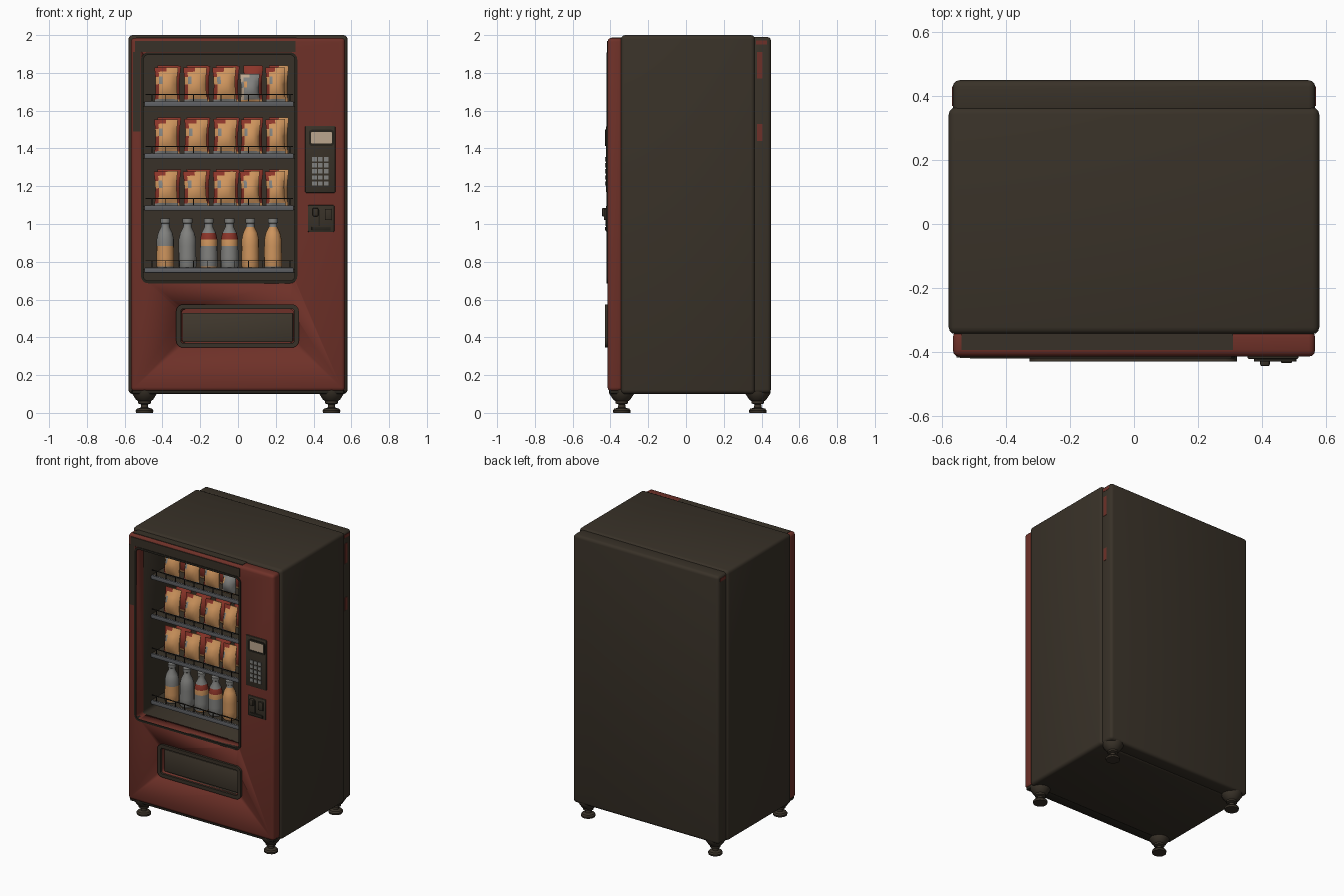
import bpy, bmesh, math, random
from mathutils import Matrix, Vector

if "Cube" in bpy.data.objects:
    bpy.data.objects.remove(bpy.data.objects["Cube"])

random.seed(4)


def material(name, rgb):
    m = bpy.data.materials.new(name)
    m.diffuse_color = (*rgb, 1)
    m.use_nodes = True
    m.node_tree.nodes["Principled BSDF"].inputs["Base Color"].default_value = m.diffuse_color
    return m


DARK = material("dark brown", (0.040, 0.031, 0.021))
RED = material("brick red", (0.155, 0.030, 0.021))
FLAP = material("flap brown", (0.052, 0.040, 0.027))
TAN = material("snack tan", (0.62, 0.30, 0.11))
CRIMSON = material("packet red", (0.26, 0.035, 0.022))
GREY = material("bottle grey", (0.22, 0.22, 0.21))
METAL = material("shelf metal", (0.115, 0.12, 0.13))
CREAM = material("screen cream", (0.50, 0.38, 0.27))
BLACK = material("trim black", (0.020, 0.017, 0.012))


def finish(name, bm, mats, smooth=True):
    bmesh.ops.recalc_face_normals(bm, faces=bm.faces)
    me = bpy.data.meshes.new(name)
    bm.to_mesh(me)
    bm.free()
    for m in mats:
        me.materials.append(m)
    ob = bpy.data.objects.new(name, me)
    bpy.context.collection.objects.link(ob)
    if smooth:
        bpy.ops.object.select_all(action='DESELECT')
        ob.select_set(True)
        bpy.context.view_layer.objects.active = ob
        bpy.ops.object.shade_smooth_by_angle(angle=math.radians(35))
    return ob


def box(name, x, y, z, mat, bevel=0.0, seg=2):
    bm = bmesh.new()
    size = (x[1] - x[0], y[1] - y[0], z[1] - z[0])
    mid = (sum(x) / 2, sum(y) / 2, sum(z) / 2)
    bmesh.ops.create_cube(bm, size=1, matrix=Matrix.Translation(mid) @ Matrix.Diagonal((*size, 1)))
    if bevel:
        bmesh.ops.bevel(bm, geom=bm.edges[:], offset=bevel, segments=seg, profile=0.5, affect='EDGES')
    return finish(name, bm, [mat], bevel > 0)


def round_rect(x, z, r, n=4):
    pts = []
    for i, (cx, cz) in enumerate(((x[1] - r, z[1] - r), (x[0] + r, z[1] - r),
                                  (x[0] + r, z[0] + r), (x[1] - r, z[0] + r))):
        for k in range(n + 1):
            a = math.pi / 2 * (i + k / n)
            pts.append((cx + r * math.cos(a), cz + r * math.sin(a)))
    return pts


def frame(name, x, z, border, y, mat, r=0.025):
    # rounded rectangular ring, border measured outward from the opening
    inner = round_rect(x, z, r)
    outer = round_rect((x[0] - border, x[1] + border), (z[0] - border, z[1] + border), r + border)
    bm = bmesh.new()
    loops = [[bm.verts.new((px, yy, pz)) for px, pz in pts]
             for pts, yy in ((inner, y[1]), (inner, y[0]), (outer, y[0]), (outer, y[1]))]
    n = len(inner)
    for a in range(4):
        la, lb = loops[a], loops[(a + 1) % 4]
        for i in range(n):
            bm.faces.new((la[i], la[(i + 1) % n], lb[(i + 1) % n], lb[i]))
    return finish(name, bm, [mat])


def prism(name, x, z, y, r, mat):
    bm = bmesh.new()
    f = bm.faces.new([bm.verts.new((px, y[0], pz)) for px, pz in round_rect(x, z, r)])
    ext = bmesh.ops.extrude_face_region(bm, geom=[f], use_keep_orig=True)
    for v in ext['geom']:
        if isinstance(v, bmesh.types.BMVert):
            v.co.y = y[1]
    return finish(name, bm, [mat])


def lathe(name, profile, loc, mats, seg=16, rule=None):
    bm = bmesh.new()
    rings = [[bm.verts.new((loc[0] + r * math.cos(2 * math.pi * k / seg),
                            loc[1] + r * math.sin(2 * math.pi * k / seg), loc[2] + h))
              for k in range(seg)] for r, h in profile]
    for a, (ra, rb) in enumerate(zip(rings, rings[1:])):
        for k in range(seg):
            f = bm.faces.new((ra[k], ra[(k + 1) % seg], rb[(k + 1) % seg], rb[k]))
            f.material_index = rule(a) if rule else 0
    bm.faces.new(rings[0])
    bm.faces.new(rings[-1])
    return finish(name, bm, mats)


def cut(target, cutter):
    mod = target.modifiers.new("opening", 'BOOLEAN')
    mod.object, mod.operation, mod.solver = cutter, 'DIFFERENCE', 'EXACT'
    bpy.context.view_layer.objects.active = target
    bpy.ops.object.modifier_apply(modifier=mod.name)


# cabinet, door and back panel
cabinet = box("cabinet", (-0.58, 0.58), (-0.345, 0.365), (0.10, 2.0), DARK, 0.022, 3)
door = box("door", (-0.567, 0.567), (-0.415, -0.335), (0.115, 1.985), RED, 0.02, 3)
box("back_panel", (-0.567, 0.567), (0.34, 0.45), (0.105, 1.99), DARK, 0.02, 3)
box("door_base_trim", (-0.56, 0.56), (-0.405, -0.33), (0.10, 0.125), BLACK, 0.008)

# display opening and delivery recess
WX, WZ = (-0.50, 0.30), (0.70, 1.895)
for nm, x, z, y in (("window_cutter", WX, WZ, (-0.5, 0.05)),
                    ("hatch_cutter", (-0.30, 0.295), (0.37, 0.55), (-0.5, -0.385))):
    c = prism(nm, x, z, y, 0.025, DARK)
    cut(door, c)
    if nm == "window_cutter":
        cut(cabinet, c)
    bpy.data.objects.remove(c)
frame("window_rim", WX, WZ, 0.014, (-0.421, -0.385), BLACK)
frame("hatch_rim", (-0.302, 0.297), (0.37, 0.55), 0.025, (-0.43, -0.384), DARK, 0.012)
box("hatch_flap", (-0.295, 0.29), (-0.40, -0.384), (0.375, 0.53), FLAP, 0.005)

# dark painted zones of the door
box("door_top_paint", (-0.545, 0.305), (-0.419, -0.413), (1.91, 1.968), DARK)
box("door_left_paint", (-0.555, -0.515), (-0.418, -0.41), (1.49, 1.91), DARK)
box("door_roof_paint", (-0.54, 0.31), (-0.395, -0.34), (1.982, 1.988), DARK)

# red paint marks on the back panel edges
for z in ((1.77, 1.91), (1.44, 1.53)):
    box("edge_mark", (0.563, 0.569), (0.375, 0.405), z, RED)
for s in (-1, 1):
    box("corner_mark", sorted((s * 0.563, s * 0.569)), (0.37, 0.43), (1.95, 1.972), RED)

# shelves with metal front rails and guard wires
SHELVES = (0.755, 1.085, 1.36, 1.635)
for z in SHELVES:
    box("shelf", (-0.50, 0.30), (-0.245, 0.05), (z - 0.012, z + 0.008), DARK)
    box("shelf_rail", (-0.495, 0.295), (-0.262, -0.245), (z - 0.014, z + 0.014), METAL, 0.004)
    box("guard_wire", (-0.49, 0.29), (-0.258, -0.253), (z + 0.048, z + 0.053), BLACK)
    for i in range(11):
        x = -0.455 + i * 0.073
        box("wire_post", (x - 0.002, x + 0.002), (-0.258, -0.253), (z + 0.01, z + 0.05), BLACK)


def packet(name, x, y, z, w, h, mats, tilt):
    # pillow shape: crimped flat ends around a swollen middle
    bm = bmesh.new()
    rows = ((0, 1, .004), (.08, .98, .012), (.25, .93, .036), (.5, .90, .042),
            (.72, .92, .03), (.87, .97, .012), (1, 1, .004))
    n = 6
    rings = []
    for t, ws, d in rows:
        side = [(-1 + 2 * k / n, math.sqrt(max(0.02, 1 - (-1 + 2 * k / n) ** 2))) for k in range(n + 1)]
        pts = [(u, -v) for u, v in side] + [(u, v) for u, v in reversed(side)]
        rings.append([bm.verts.new((u * ws * w / 2, v * d, t * h)) for u, v in pts])
    m = len(rings[0])
    for a in range(len(rows) - 1):
        for k in range(m):
            f = bm.faces.new((rings[a][k], rings[a][(k + 1) % m], rings[a + 1][(k + 1) % m], rings[a + 1][k]))
            # red upper left corner and lower left patch, grey label edge
            if (a == 5 and k < 3) or (a == 4 and k < 1) or (a in (1, 2) and k == 0):
                f.material_index = 1
            elif a == 0 or (a == 3 and k == 1):
                f.material_index = 2
    bm.faces.new(rings[0])
    bm.faces.new(rings[-1])
    bm.transform(Matrix.Translation((x, y, z)) @ Matrix.Rotation(tilt, 4, 'Y') @ Matrix.Rotation(-0.12, 4, 'X'))
    return finish(name, bm, mats)


# snack packets, two deep on the three upper shelves
for r, z in enumerate(SHELVES[1:]):
    for i, x in enumerate((-0.38, -0.225, -0.07, 0.065, 0.20)):
        odd = r == 2 and i == 3
        w = 0.105 if i > 2 else 0.125
        mats = [GREY, CREAM, TAN] if odd else [TAN, CRIMSON, GREY]
        packet("snack_packet", x, -0.195, z + 0.01, w, 0.15 if odd else 0.185, mats, random.uniform(-0.03, 0.03))
        packet("rear_packet", x + 0.012, -0.10, z + 0.01, w, 0.195,
               [TAN if i > 3 else CRIMSON, CRIMSON, TAN], 0.02)

# bottles with coloured labels, chosen per column
BOTTLE = ((.040, 0), (.047, .012), (.047, .06), (.046, .12), (.046, .155), (.038, .19),
          (.022, .222), (.021, .24), (.026, .243), (.026, .265))
LABELS = ({1: 1, 2: 1}, {}, {0: 1, 3: 1, 4: 2}, {3: 1, 4: 2},
          {k: 1 for k in range(6)}, {k: 1 for k in range(1, 6)})
for x, lab in zip((-0.385, -0.268, -0.155, -0.045, 0.065, 0.185), LABELS):
    lathe("bottle", BOTTLE, (x, -0.185, 0.763), [GREY, TAN, CRIMSON], 16, lambda a: lab.get(a, 0))

# control panel with screen and keys
box("control_panel", (0.355, 0.515), (-0.423, -0.405), (1.165, 1.52), DARK, 0.006)
frame("screen_rim", (0.387, 0.497), (1.425, 1.488), 0.012, (-0.43, -0.42), BLACK, 0.006)
box("screen", (0.387, 0.497), (-0.426, -0.42), (1.425, 1.488), CREAM)
for i in range(3):
    for j in range(5):
        x, z = 0.405 + i * 0.031, 1.215 + j * 0.032
        box("key", (x - 0.012, x + 0.012), (-0.428, -0.42), (z - 0.011, z + 0.011), GREY)

# coin unit with slot and two knobs
box("coin_panel", (0.37, 0.51), (-0.423, -0.405), (0.957, 1.10), DARK, 0.006)
box("coin_slot", (0.425, 0.433), (-0.427, -0.42), (0.99, 1.075), BLACK)
box("coin_lever", (0.395, 0.425), (-0.445, -0.42), (1.04, 1.085), DARK, 0.006)
box("coin_return", (0.46, 0.495), (-0.435, -0.42), (1.02, 1.08), DARK, 0.004)
box("coin_cup", (0.39, 0.49), (-0.43, -0.42), (0.965, 0.985), BLACK, 0.003)

# levelling feet with flared brackets
FOOT = ((.045, 0), (.047, .012), (.040, .022), (.020, .028), (.018, .045),
        (.034, .05), (.034, .062), (.045, .07), (.068, .105), (.068, .125))
for sx in (-1, 1):
    for y in (-0.34, 0.38):
        lathe("foot", FOOT, (sx * 0.495, y, 0), [DARK], 16)
